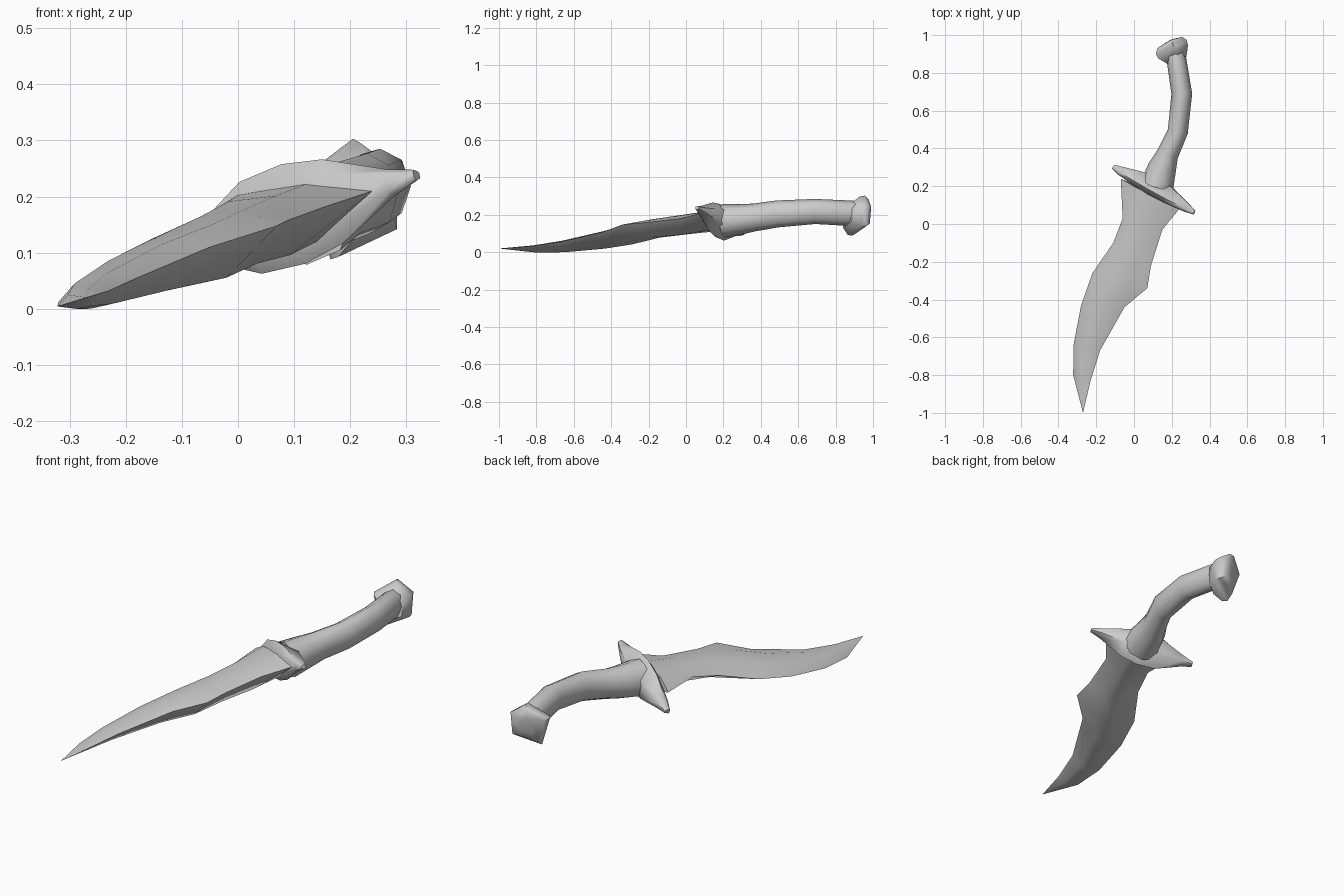
import bpy
import math
from mathutils import Vector

cube = bpy.data.objects.get("Cube")
if cube:
    bpy.data.objects.remove(cube, do_unlink=True)

steel = bpy.data.materials.new("worn_grey")
steel.use_nodes = True
grey = (0.6, 0.6, 0.6, 1)
steel.diffuse_color = grey
steel.node_tree.nodes["Principled BSDF"].inputs["Base Color"].default_value = grey


def loft(name, rings, sharp=50):
    """Skin a list of equal rings of points and cap both ends."""
    n = len(rings[0])
    verts = [p for ring in rings for p in ring]
    faces = [list(range(n)), list(range(len(verts) - n, len(verts)))]
    for r in range(len(rings) - 1):
        for i in range(n):
            a, b = r * n + i, r * n + (i + 1) % n
            faces.append((a, b, b + n, a + n))
    mesh = bpy.data.meshes.new(name)
    mesh.from_pydata(verts, [], faces)
    mesh.materials.append(steel)
    obj = bpy.data.objects.new(name, mesh)
    bpy.context.collection.objects.link(obj)
    bpy.ops.object.select_all(action="DESELECT")
    obj.select_set(True)
    bpy.context.view_layer.objects.active = obj
    bpy.ops.object.mode_set(mode="EDIT")
    bpy.ops.mesh.select_all(action="SELECT")
    bpy.ops.mesh.remove_doubles(threshold=0.0005)
    bpy.ops.mesh.normals_make_consistent(inside=False)
    bpy.ops.object.mode_set(mode="OBJECT")
    bpy.ops.object.shade_smooth_by_angle(angle=math.radians(sharp))
    return obj


# Blade: spine point, cutting edge point, rise above and drop below the middle
blade = [
    ((-.07, .24, .16), (.24, .08, .21), .03, .07),
    ((-.06, .03, .155), (.15, -.03, .18), .03, .075),
    ((-.11, -.10, .125), (.09, -.22, .158), .03, .065),
    ((-.22, -.26, .075), (.07, -.34, .148), .03, .065),
    ((-.28, -.43, .04), (-.05, -.44, .11), .028, .05),
    ((-.32, -.64, .012), (-.18, -.67, .055), .022, .03),
    ((-.322, -.80, .004), (-.23, -.83, .032), .014, .016),
    ((-.27, -1, .02), (-.27, -1, .02), 0, 0),
]
rings = []
for spine, edge, rise, drop in blade:
    a, b = Vector(spine), Vector(edge)
    up = Vector((-.3, 0, 1))
    rings.append([a, a.lerp(b, .25) + up * rise, a.lerp(b, .65) + up * rise,
                  b, a.lerp(b, .62) - up * drop, a.lerp(b, .35) - up * drop * .9])
loft("blade", rings)

# Guard: spindle from low tip to high tip, fuller toward the grip
low, high = Vector((-.11, .30, .10)), Vector((.318, .06, .238))
axis = (high - low).normalized()
back = Vector((.49, .87, 0))
back = (back - axis * back.dot(axis)).normalized()
up = axis.cross(back)
rings = []
for t, height, rear, front in [(0, .012, .015, .01), (.1, .028, .028, .022),
                               (.32, .085, .055, .03), (.5, .092, .065, .035),
                               (.66, .078, .06, .032), (.9, .025, .028, .02),
                               (1, .01, .012, .01)]:
    c = low.lerp(high, t)
    rings.append([c + up * height - back * front * .3, c + back * rear + up * height * .5,
                  c + back * rear - up * height * .5, c - up * height - back * front * .3,
                  c - back * front - up * height * .6, c - back * front + up * height * .6])
loft("guard", rings, 60)

# Grip: curved tube, flaring where it meets the guard
grip = [((.12, .20, .168), .09, .09), ((.15, .30, .177), .075, .08),
        ((.178, .37, .187), .058, .074), ((.232, .49, .205), .054, .072),
        ((.253, .69, .218), .055, .067), ((.222, .89, .208), .052, .068),
        ((.21, .95, .2), .045, .06)]
rings = []
for i, (c, width, height) in enumerate(grip):
    c = Vector(c)
    before, after = grip[max(i - 1, 0)][0], grip[min(i + 1, len(grip) - 1)][0]
    along = (Vector(after) - Vector(before)).normalized()
    side = along.cross(Vector((0, 0, 1))).normalized()
    top = side.cross(along)
    rings.append([c + side * width * math.cos(k * math.pi / 4) +
                  top * height * math.sin(k * math.pi / 4) for k in range(8)])
loft("grip", rings, 60)

# Pommel: slanted five-sided cap with a domed end
rim = [Vector(p) for p in [(.115, .90, .235), (.205, .955, .303), (.278, .975, .25),
                           (.275, .965, .14), (.165, .89, .088)]]
centre = sum(rim, Vector()) / len(rim)
out = Vector((-.38, .92, .05))
rings = [[centre + (p - centre) * scale + out * shift for p in rim]
         for scale, shift in [(.6, -.075), (.95, -.03), (1, 0), (.8, .025), (.4, .034)]]
loft("pommel", rings, 55)
